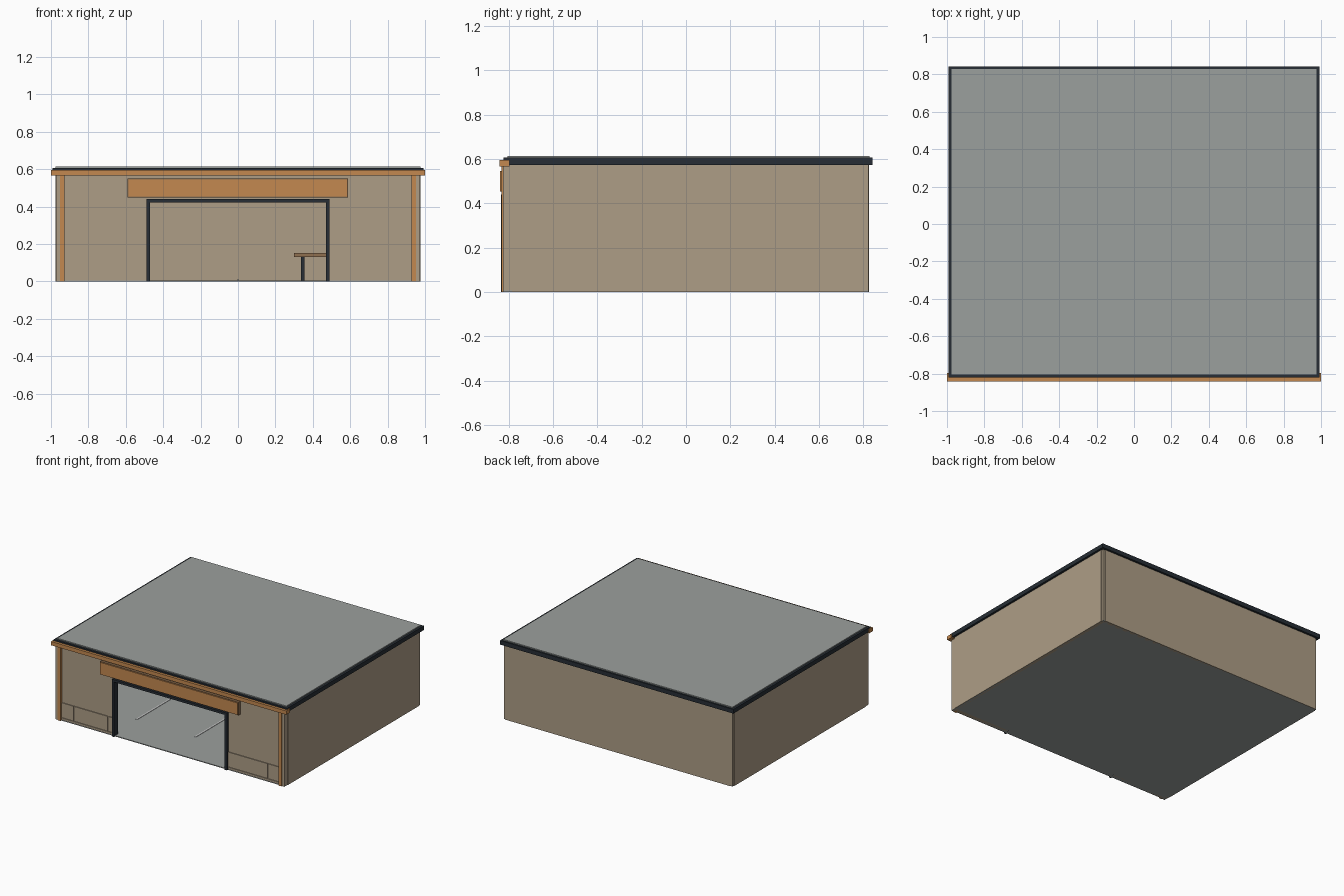
import bpy

if "Cube" in bpy.data.objects:
    bpy.data.objects.remove(bpy.data.objects["Cube"])


def material(name, color):
    m = bpy.data.materials.new(name)
    m.diffuse_color = (*color, 1)
    m.use_nodes = True
    m.node_tree.nodes["Principled BSDF"].inputs["Base Color"].default_value = m.diffuse_color
    return m


TAN = material("tan_wall", (0.42, 0.34, 0.24))
ORANGE = material("orange_wood", (0.55, 0.25, 0.08))
DARK = material("dark_metal", (0.02, 0.027, 0.035))
BROWN = material("brown_wood", (0.28, 0.16, 0.08))
GREY = material("grey_slab", (0.33, 0.35, 0.34))
WHITE = material("white_paint", (0.8, 0.8, 0.78))


def box(name, x, y, z, mat):
    """Box from (min, max) ranges on each axis."""
    bpy.ops.mesh.primitive_cube_add(size=1, location=[sum(r) / 2 for r in (x, y, z)])
    o = bpy.context.object
    o.name = name
    o.scale = [r[1] - r[0] for r in (x, y, z)]
    bpy.ops.object.transform_apply(location=False, rotation=False, scale=True)
    o.data.materials.append(mat)
    return o


def pair(name, x, y, z, mat):
    """The same box on the right and mirrored to the left."""
    box("right_" + name, x, y, z, mat)
    box("left_" + name, (-x[1], -x[0]), y, z, mat)


# Floor and painted bay lines
box("floor", (-0.972, 0.972), (-0.822, 0.822), (0, 0.006), GREY)
for i, x in enumerate((-0.5, 0, 0.5)):
    box(f"bay_line_{i}", (x - 0.006, x + 0.006), (-0.52, 0.5), (0.006, 0.009), WHITE)

# Side, back and front walls
pair("side_wall", (0.95, 0.976), (-0.785, 0.805), (0, 0.585), TAN)
box("back_wall", (-0.955, 0.955), (0.8, 0.826), (0, 0.585), TAN)
pair("front_wall", (0.478, 0.955), (-0.812, -0.787), (0, 0.585), TAN)
box("front_lintel", (-0.478, 0.478), (-0.812, -0.787), (0.43, 0.585), TAN)

# Slim corner posts
for side, y in (("front", (-0.826, -0.785)), ("back", (0.8, 0.822))):
    pair(side + "_corner_post", (0.945, 0.972), y, (0, 0.585), TAN)

# Low cladding blocks and plinth on both front bays
pair("plinth", (0.487, 0.93), (-0.82, -0.811), (0, 0.02), TAN)
for i, (a, b) in enumerate(((0.487, 0.533), (0.535, 0.824), (0.826, 0.93))):
    pair(f"cladding_block_{i}", (a, b), (-0.818, -0.811), (0.022, 0.135), TAN)

# Orange front posts, eaves beam and blank sign board
pair("front_post", (0.927, 0.951), (-0.832, -0.805), (0, 0.57), ORANGE)
box("eaves_beam", (-1, 1), (-0.842, -0.797), (0.567, 0.596), ORANGE)
box("sign_backing", (-0.59, 0.588), (-0.832, -0.811), (0.449, 0.549), BROWN)
box("sign_board", (-0.585, 0.583), (-0.839, -0.831), (0.453, 0.545), ORANGE)

# Dark garage door frame
pair("door_jamb", (0.47, 0.489), (-0.834, -0.785), (0, 0.44), DARK)
box("door_header", (-0.489, 0.489), (-0.834, -0.785), (0.422, 0.44), DARK)

# Flat roof with dark fascia on all four sides
box("roof_slab", (-0.975, 0.975), (-0.805, 0.828), (0.58, 0.614), GREY)
pair("side_fascia", (0.97, 0.992), (-0.822, 0.842), (0.574, 0.606), DARK)
box("back_fascia", (-0.97, 0.97), (0.822, 0.842), (0.574, 0.606), DARK)
box("front_fascia", (-0.97, 0.97), (-0.822, -0.802), (0.585, 0.606), DARK)

# Workbench inside
box("bench_top", (0.3, 0.9), (0.55, 0.78), (0.131, 0.152), BROWN)
for i, x in enumerate((0.338, 0.845)):
    for j, y in enumerate((0.575, 0.738)):
        box(f"bench_leg_{i}{j}", (x, x + 0.017), (y, y + 0.017), (0.006, 0.131), DARK)
